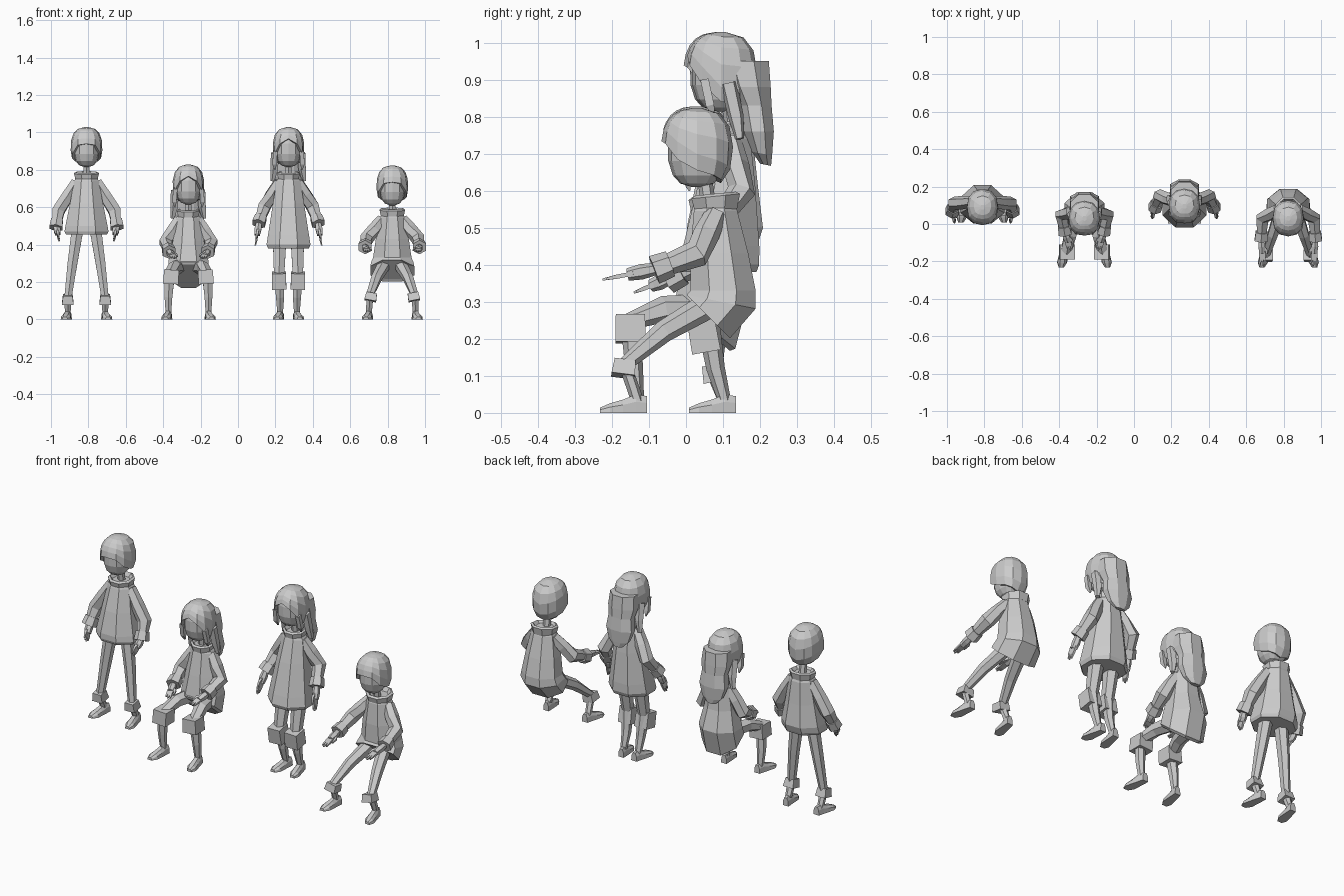
import bpy, bmesh, math
from mathutils import Vector

if "Cube" in bpy.data.objects:
    bpy.data.objects.remove(bpy.data.objects["Cube"])


def skin(name, rings):
    """Join equal-length rings of points into a closed, flat-shaded mesh."""
    bm = bmesh.new()
    vs = [[bm.verts.new(p) for p in r] for r in rings]
    n = len(rings[0])
    for a, b in zip(vs, vs[1:]):
        for i in range(n):
            bm.faces.new((a[i], a[(i + 1) % n], b[(i + 1) % n], b[i]))
    bm.faces.new(vs[0])
    bm.faces.new(vs[-1])
    bmesh.ops.remove_doubles(bm, verts=bm.verts, dist=0.0002)
    bmesh.ops.recalc_face_normals(bm, faces=bm.faces)
    me = bpy.data.meshes.new(name)
    bm.to_mesh(me)
    bm.free()
    ob = bpy.data.objects.new(name, me)
    bpy.context.collection.objects.link(ob)
    return ob


def loft(name, cx, rings, n=8):
    """Rings (y, z, rx, ry, slope): horizontal ellipses, slope tilts them in y."""
    out = []
    for y, z, rx, ry, s in rings:
        ring = []
        for i in range(n):
            a = 2 * math.pi * (i + 0.5) / n
            dy = ry * 1.06 * math.sin(a)
            ring.append((cx + rx * 1.06 * math.cos(a), y + dy, z + s * dy))
        out.append(ring)
    return skin(name, out)


def tube(name, pts, n=6):
    """Tube through points (x, y, z, r)."""
    P = [Vector(p[:3]) for p in pts]
    out = []
    for i, p in enumerate(P):
        t = (P[min(i + 1, len(P) - 1)] - P[max(i - 1, 0)]).normalized()
        u = Vector((1, 0, 0)) - t * t.x
        u.normalize()
        w = t.cross(u)
        r = pts[i][3]
        out.append([p + r * (u * math.cos(a) + w * math.sin(a))
                    for a in [2 * math.pi * (k + 0.5) / n for k in range(n)]])
    return skin(name, out)


def spow(v, e):
    return math.copysign(abs(v) ** e, v)


def ball(p, t, c, r):
    """Point on a rounded box-like ball: latitude p, angle t from the front."""
    h = math.cos(p) ** 0.75
    return (c[0] + r[0] * h * spow(math.sin(t), 0.85),
            c[1] - r[1] * h * spow(math.cos(t), 0.85),
            c[2] + r[2] * spow(math.sin(p), 0.85))


def hem_angle(t, keys):
    """Latitude of the hair edge, interpolated over the angle from the front."""
    d = math.degrees(t)
    d = min(d, 360 - d)
    for (a, pa), (b, pb) in zip(keys, keys[1:]):
        if d <= b + 1e-6:
            return math.radians(pa + (pb - pa) * (d - a) / (b - a))


def head(cx, y, z, long_hair):
    # z is the chin height, y the middle of the head
    n, c = 12, (cx, y, z + 0.108)
    ang = [2 * math.pi * i / n for i in range(n)]
    skin("head", [[ball(math.radians(p), t, c, (0.07, 0.08, 0.104)) for t in ang]
                  for p in (85, 60, 35, 10, -15, -40, -62, -85)])
    keys = ([(0, 22), (30, 8), (60, -12), (90, -42), (180, -55)] if long_hair
            else [(0, 8), (30, 5), (60, -12), (90, -28), (180, -55)])
    R, top = (0.085, 0.097, 0.11), math.radians(86)
    rings = [[ball(top + (hem_angle(t, keys) - top) * k / 5, t, c, R) for t in ang]
             for k in range(6)]
    rings.append([ball(hem_angle(t, keys), t, c, (0.062, 0.07, 0.1)) for t in ang])
    skin("hair_cap", rings)
    tube("neck", [(cx, y + 0.02, z + 0.03, 0.02), (cx, y + 0.035, z - 0.07, 0.02)])
    if long_hair:
        loft("long_hair", cx, [(y + .06, z + .14, .075, .07, 0), (y + .075, z + .07, .08, .06, 0),
                               (y + .09, z + .02, .07, .047, 0), (y + .1, z - .05, .08, .043, 0),
                               (y + .11, z - .11, .06, .028, -.2), (y + .12, z - .14, .03, .015, -.2)])
        for s in (-1, 1):
            tube("hair_strand", [(cx + s * .07, y - .045, z + .09, .016),
                                 (cx + s * .075, y - .03, z + .02, .016),
                                 (cx + s * .072, y - .02, z - .01, .004)], 4)
            tube("side_hair", [(cx + s * .07, y + .02, z + .08, .024),
                               (cx + s * .075, y + .04, z - .01, .022),
                               (cx + s * .085, y + .05, z - .07, .012)], 5)


def arm(cx, s, shoulder, elbow, wrist, tip):
    S, E, W, T = [Vector((cx + s * p[0], p[1], p[2])) for p in (shoulder, elbow, wrist, tip)]
    tube("sleeve", [(*S, .03), (*(S.lerp(E, .5)), .036), (*E, .038), (*W, .026)])
    d = (W - E).normalized()
    tube("sleeve_cuff", [(*(W - d * .035), .036), (*(W + d * .012), .04)])
    # hand with three fingers and a thumb
    h = T - W
    palm = W + h * 0.55
    tube("palm", [(*W, .016), (*(W + h * .3), .021), (*palm, .017)])
    side = h.cross(Vector((1, 0, 0))).normalized()
    if abs(h.y) > abs(h.z):
        side = Vector((1, 0, 0))
    for k in (-1, 0, 1):
        b = palm + side * k * .011 - h * .1
        tube("finger", [(*b, .008), (*(b + h * .3), .008),
                        (*(T + side * k * .013 - h * .06 * abs(k)), .004)], 4)
    b = W + h * .2
    inner = Vector((-s, 0, 0)) if side.x else Vector((0, -1, 0))
    tube("thumb", [(*b, .01), (*(b + h * .25 + inner * .024), .009),
                   (*(b + h * .5 + inner * .026), .004)], 4)


def leg(cx, s, pts, cuff, foot):
    """pts: path (x, y, z, r); cuff: two such points; foot: ankle x, y."""
    place = lambda q: [(cx + s * p[0], *p[1:]) for p in q]
    tube("leg", place(pts))
    tube("leg_cuff", place(cuff), 4)
    x, y = cx + s * foot[0], foot[1]
    o = s * .008
    # foot running from heel to toe
    rings = []
    for dy, w, h in ((.03, .017, .045), (.0, .02, .05), (-.035, .024, .036), (-.07, .027, .026), (-.097, .014, .014)):
        c = x + o * (-dy / .05)
        rings.append([(c - w, y + dy, 0), (c + w, y + dy, 0), (c + w * .9, y + dy, h * .6),
                      (c + w * .45, y + dy, h), (c - w * .45, y + dy, h), (c - w * .9, y + dy, h * .6)])
    skin("foot", rings)


def collar(cx, y, z, r):
    loft("collar", cx, [(y, z - .03, r, r * .95, 0), (y, z + .005, r * 1.12, r * 1.08, .1),
                        (y, z + .012, r * .95, r * .9, .1), (y, z - .015, r * .6, r * .6, 0)])


# standing boy
cx = -.81
head(cx, .09, .81, False)
collar(cx, .12, .775, .06)
loft("hoodie", cx, [(.12, .77, .05, .05, 0), (.12, .74, .068, .062, 0), (.11, .62, .09, .085, 0),
                    (.105, .5, .115, .105, 0), (.1, .47, .12, .1, 0), (.1, .455, .113, .094, 0)])
for s in (-1, 1):
    arm(cx, s, (.055, .12, .735), (.15, .11, .58), (.162, .07, .50), (.145, .015, .42))
    leg(cx, s, [(.048, .1, .48, .036), (.075, .09, .3, .03), (.1, .075, .11, .022), (.1, .105, .03, .017)],
        [(.1, .068, .13, .036), (.1, .078, .085, .044)], (.1, .105))

# sitting girl
cx = -.265
head(cx, .03, .61, True)
collar(cx, .065, .575, .055)
loft("dress", cx, [(.07, .575, .045, .045, 0), (.07, .54, .068, .055, 0), (.065, .42, .085, .075, 0),
                   (.07, .31, .11, .1, 0), (.05, .24, .11, .085, -.8), (.045, .23, .095, .075, -.85)])
for s in (-1, 1):
    arm(cx, s, (.05, .07, .535), (.122, .05, .41), (.105, -.04, .365), (.075, -.14, .325))
    leg(cx, s, [(.05, .05, .28, .042), (.075, -.06, .28, .036), (.1, -.15, .245, .032),
                (.107, -.14, .12, .024), (.107, -.13, .03, .017)],
        [(.09, -.15, .265, .056), (.095, -.15, .19, .058)], (.108, -.135))

# standing girl
cx = .27
head(cx, .095, .81, True)
collar(cx, .12, .775, .055)
loft("dress", cx, [(.12, .77, .045, .045, 0), (.12, .74, .065, .055, 0), (.11, .62, .085, .078, 0),
                   (.095, .45, .112, .105, 0), (.09, .4, .12, .11, 0), (.09, .38, .112, .102, 0)])
for s in (-1, 1):
    arm(cx, s, (.05, .12, .735), (.13, .15, .6), (.157, .09, .52), (.178, .04, .395))
    leg(cx, s, [(.048, .09, .4, .04), (.05, .06, .24, .032), (.045, .08, .12, .025), (.045, .105, .03, .017)],
        [(.052, .04, .25, .053), (.05, .055, .165, .055)], (.045, .105))

# sitting boy
cx = .825
head(cx, .03, .605, False)
collar(cx, .08, .58, .062)
loft("hoodie", cx, [(.08, .575, .05, .05, 0), (.08, .545, .068, .06, 0), (.09, .43, .09, .08, 0),
                    (.1, .33, .105, .09, 0), (.095, .3, .115, .095, -.2), (.06, .26, .12, .06, -1),
                    (.06, .265, .1, .05, -1)])
for s in (-1, 1):
    arm(cx, s, (.055, .08, .535), (.138, .03, .43), (.145, -.075, .39), (.135, -.225, .36))
    leg(cx, s, [(.045, .06, .29, .036), (.085, -.06, .22, .03), (.12, -.165, .13, .022), (.125, -.13, .03, .017)],
        [(.11, -.165, .14, .04), (.118, -.17, .1, .045)], (.125, -.135))
